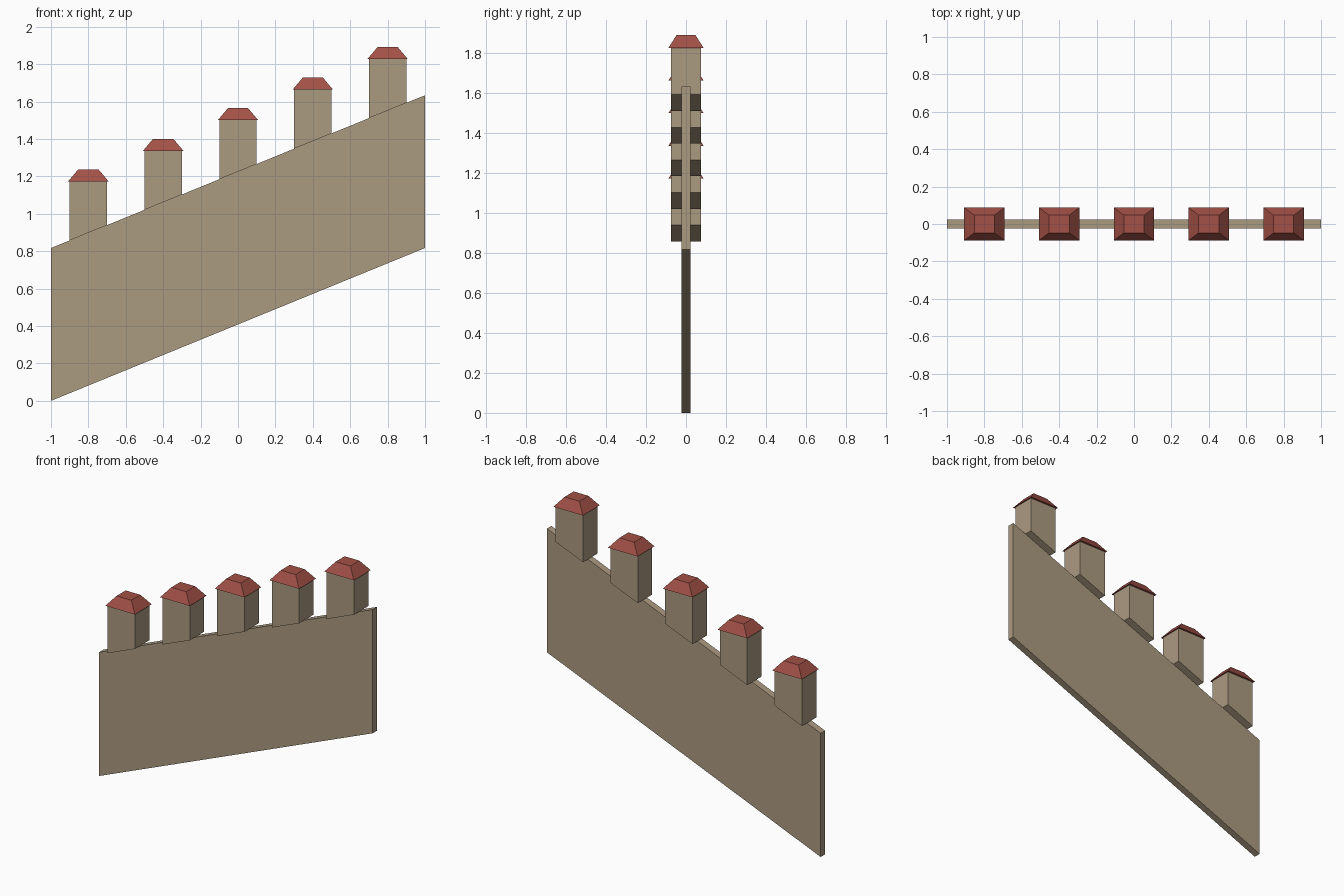
import bpy
import bmesh

if "Cube" in bpy.data.objects:
    bpy.data.objects.remove(bpy.data.objects["Cube"])

SLOPE = 0.4085       # rise of the wall per unit of x
WALL_H = 0.817       # vertical height of the wall


def material(name, rgb):
    m = bpy.data.materials.new(name)
    m.diffuse_color = (*rgb, 1.0)
    m.use_nodes = True
    m.node_tree.nodes["Principled BSDF"].inputs["Base Color"].default_value = m.diffuse_color
    return m


stone = material("tan stone", (0.41, 0.325, 0.22))
tile = material("red roof tile", (0.36, 0.082, 0.063))


def ground(x):
    """Height of the wall's lower edge at x."""
    return SLOPE * (x + 1.0)


def box(name, x, bottom, top, mat):
    """Closed six-sided solid; bottom and top are (half x, half y, height function of x)."""
    bm = bmesh.new()
    rings = []
    for hx, hy, height in (bottom, top):
        rings.append([bm.verts.new((x + sx * hx, sy * hy, height(x + sx * hx)))
                      for sx, sy in ((-1, -1), (1, -1), (1, 1), (-1, 1))])
    low, high = rings
    bm.faces.new(low[::-1])
    bm.faces.new(high)
    for i in range(4):
        j = (i + 1) % 4
        bm.faces.new((low[i], low[j], high[j], high[i]))
    bm.normal_update()
    mesh = bpy.data.meshes.new(name)
    bm.to_mesh(mesh)
    bm.free()
    mesh.materials.append(mat)
    obj = bpy.data.objects.new(name, mesh)
    bpy.context.collection.objects.link(obj)
    return obj


def wall_top(x):
    return ground(x) + WALL_H


# Sloping wall panel
box("sloping_wall", 0, (1, 0.023, ground), (1, 0.023, wall_top), stone)

# Posts with slanted feet, each under a hipped, flat-topped cap
for n in range(5):
    cx = -0.8 + 0.4 * n
    eave = wall_top(cx) + 0.275
    box(f"post_{n + 1}", cx, (0.1, 0.075, wall_top),
        (0.1, 0.075, lambda x: eave), stone)
    box(f"roof_cap_{n + 1}", cx, (0.108, 0.088, lambda x: eave),
        (0.054, 0.047, lambda x: eave + 0.064), tile)
